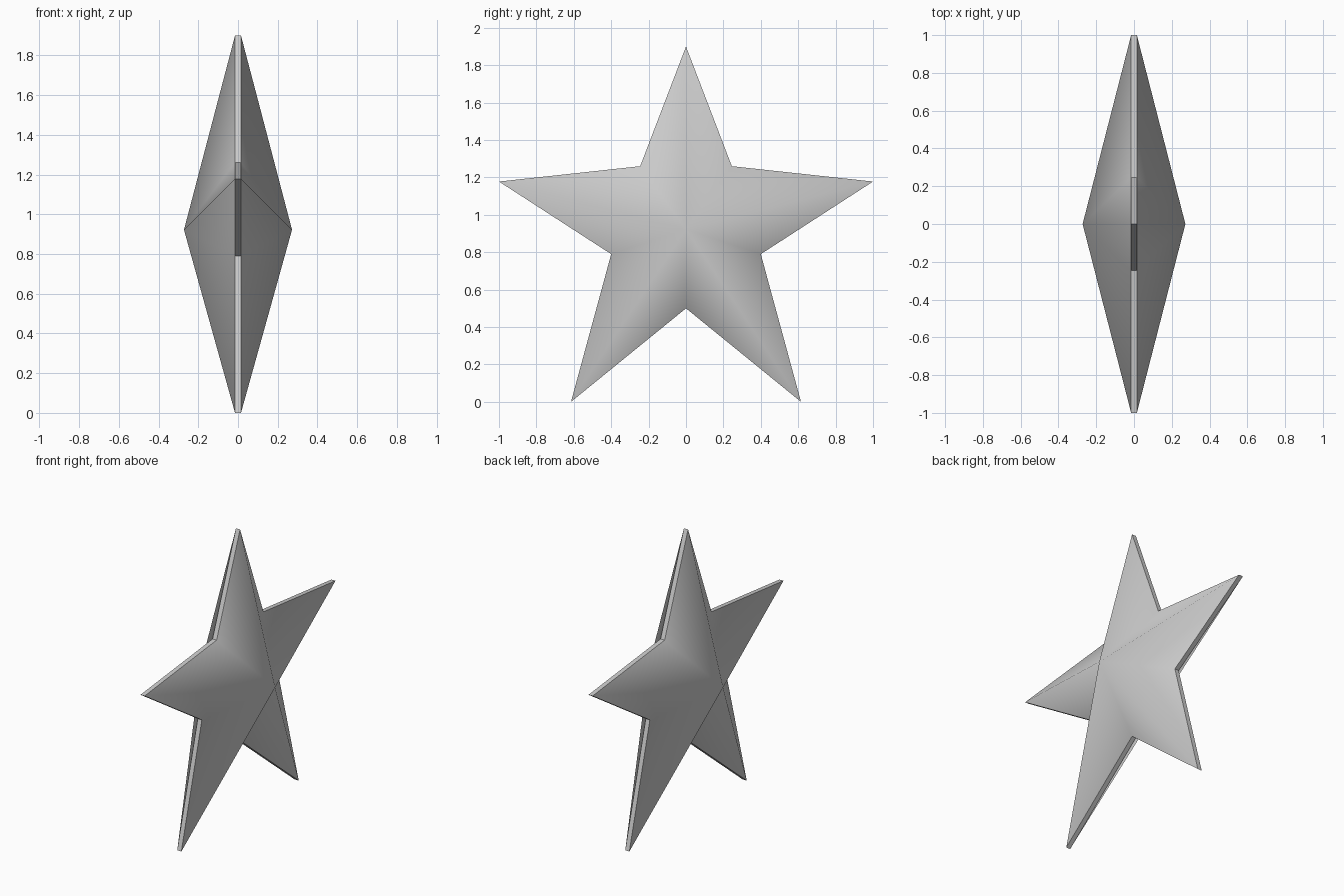
import bpy, bmesh

if "Cube" in bpy.data.objects:
    bpy.data.objects.remove(bpy.data.objects["Cube"])

# Right half of the star outline (y, z), from top tip to bottom notch
half = [(0, 1.9), (0.245, 1.26), (1.0, 1.178), (0.4, 0.79), (0.615, 0.0), (0, 0.5)]
outline = half + [(-y, z) for y, z in half[-2:0:-1]]
rim, apex_x, apex_z = 0.015, 0.272, 0.922
n = len(outline)

bm = bmesh.new()
rings = []
# Raised faceted face on each side, fanned from a central apex
for s in (1, -1):
    ring = [bm.verts.new((s * rim, y, z)) for y, z in outline]
    apex = bm.verts.new((s * apex_x, 0, apex_z))
    for i in range(n):
        bm.faces.new((apex, ring[i], ring[(i + 1) % n]))
    rings.append(ring)

# Thin rim joining both sides
rim_faces = []
for i in range(n):
    j = (i + 1) % n
    rim_faces.append(bm.faces.new((rings[0][i], rings[0][j], rings[1][j], rings[1][i])))
bmesh.ops.recalc_face_normals(bm, faces=bm.faces[:])

# Smooth blended facets with a crisp rim
for f in bm.faces:
    f.smooth = True
for f in rim_faces:
    for e in f.edges:
        e.smooth = False

mesh = bpy.data.meshes.new("star")
bm.to_mesh(mesh)
bm.free()
star = bpy.data.objects.new("star", mesh)
bpy.context.collection.objects.link(star)
